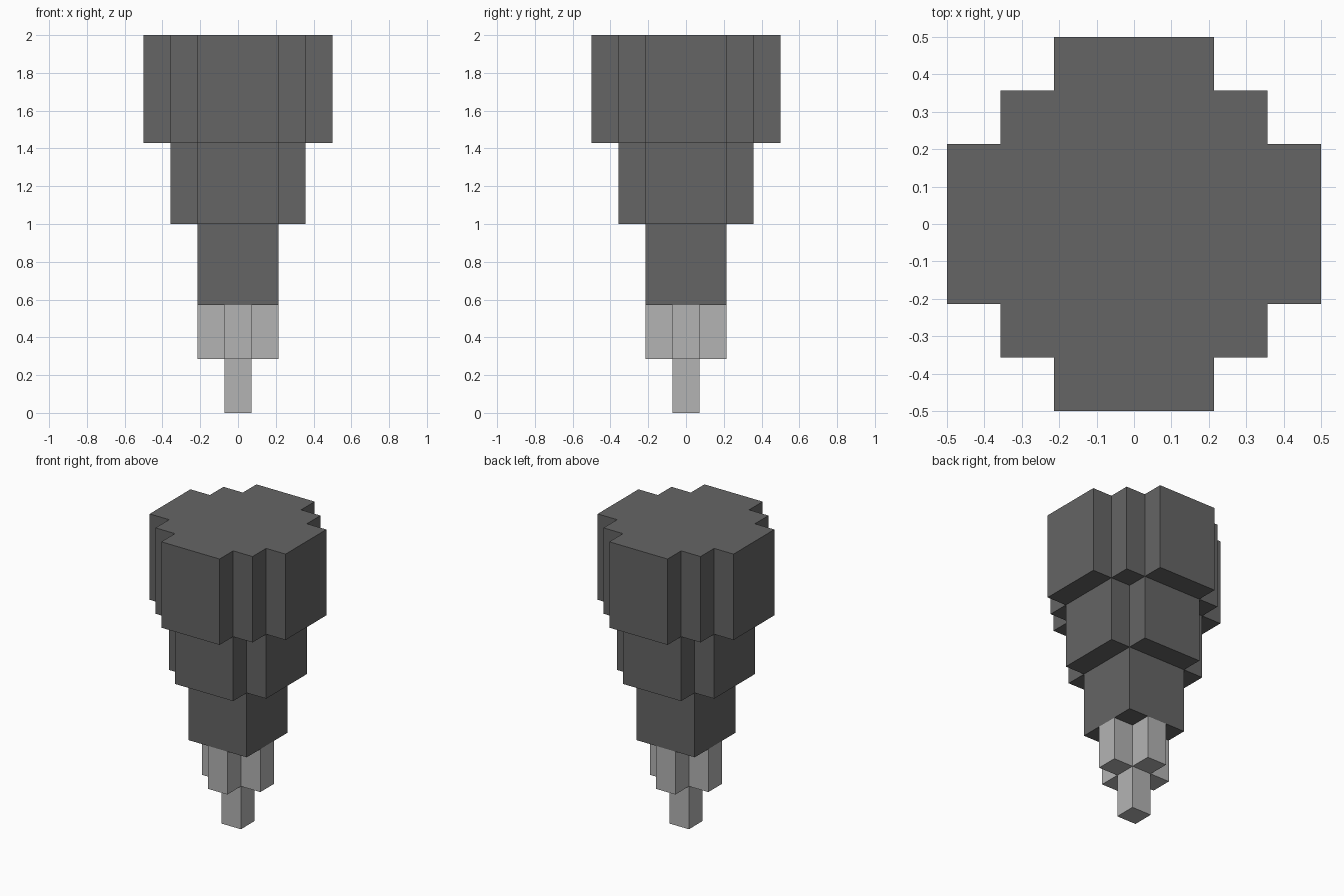
import bpy
import bmesh

if "Cube" in bpy.data.objects:
    bpy.data.objects.remove(bpy.data.objects["Cube"], do_unlink=True)

U = 1 / 7  # one block of the grid


def material(name, grey):
    mat = bpy.data.materials.new(name)
    mat.use_nodes = True
    colour = (grey, grey, grey, 1)
    mat.diffuse_color = colour
    mat.node_tree.nodes["Principled BSDF"].inputs["Base Color"].default_value = colour
    return mat


def tier(name, corners, bottom, top, mat):
    """Extrude a stepped outline; corners are the outer corners of one quarter, in blocks."""
    quarter = [corners[0]]
    for (ax, ay), (bx, by) in zip(corners, corners[1:]):
        quarter += [(bx, ay), (bx, by)]
    outline = []
    for _ in range(4):
        outline += quarter
        quarter = [(-y, x) for x, y in quarter]
    bm = bmesh.new()
    base = bm.faces.new([bm.verts.new((x * U, y * U, bottom * U)) for x, y in outline])
    grown = bmesh.ops.extrude_face_region(bm, geom=[base], use_keep_orig=True)
    verts = [g for g in grown["geom"] if isinstance(g, bmesh.types.BMVert)]
    bmesh.ops.translate(bm, verts=verts, vec=(0, 0, (top - bottom) * U))
    bmesh.ops.recalc_face_normals(bm, faces=bm.faces)
    mesh = bpy.data.meshes.new(name)
    bm.to_mesh(mesh)
    bm.free()
    mesh.materials.append(mat)
    bpy.context.collection.objects.link(bpy.data.objects.new(name, mesh))


dark = material("dark grey", 0.13)
light = material("light grey", 0.456)

# Dark stepped body, widest at the top
tier("upper_body", [(3.5, 1.5), (2.5, 2.5), (1.5, 3.5)], 10, 14, dark)
tier("middle_body", [(2.5, 1.5), (1.5, 2.5)], 7, 10, dark)
tier("lower_body", [(1.5, 1.5)], 4, 7, dark)

# Light cross-shaped collar and square tip
tier("tip_collar", [(1.5, 0.5), (0.5, 1.5)], 2, 4, light)
tier("tip", [(0.5, 0.5)], 0, 2, light)
